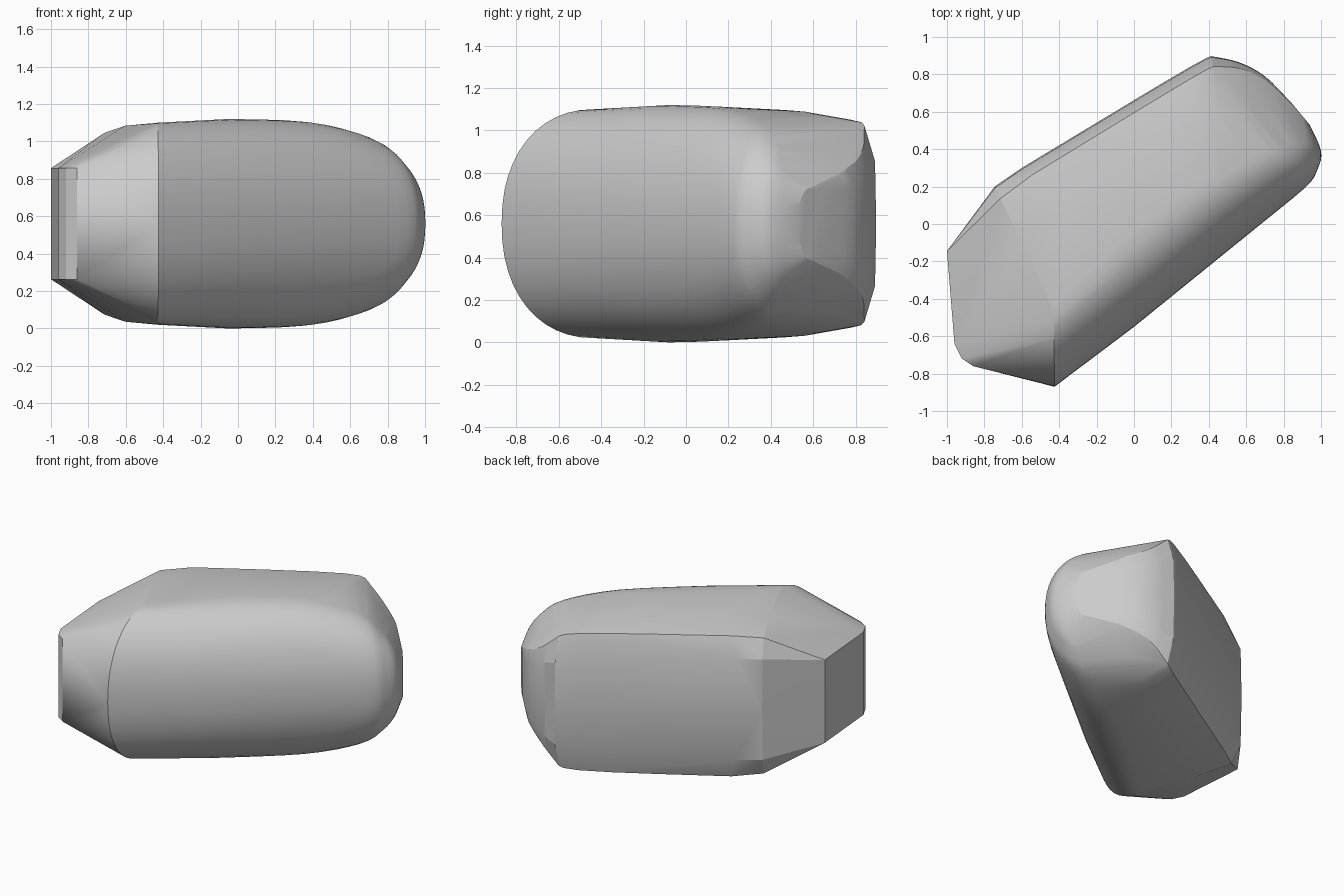
import bpy, bmesh, math
from mathutils import Vector

cube = bpy.data.objects.get("Cube")
if cube:
    bpy.data.objects.remove(cube)

MID_Z = 0.56

# Cross-sections along the body: back edge, crest, front edge (x, y), crest and wall half-heights
SECTIONS = [
    ((-0.6, 0.3), (-0.05, -0.08), (0.0, -0.55), 0.56, 0.36),
    ((0.3, 0.84), (0.35, 0.22), (0.6, -0.06), 0.545, 0.3),
    ((0.43, 0.885), (0.62, 0.42), (0.91, 0.19), 0.475, 0.29),
    ((0.56, 0.865), (0.78, 0.48), (0.98, 0.29), 0.37, 0.24),
    ((0.7, 0.79), (0.85, 0.5), (1.0, 0.39), 0.28, 0.18),
    ((0.84, 0.65), (0.89, 0.59), (0.94, 0.53), 0.17, 0.1),
]
RIM = ((-0.745, 0.2), (-0.43, -0.43), (-0.425, -0.87), 0.54, 0.36)
NOSE = [(-1, -0.145), (-0.96, -0.64), (-0.92, -0.72), (-0.86, -0.76)]


def flatten(section):
    back, crest, front, height, wall = section
    return [*back, *crest, *front, height, wall]


def blend(a, b, c, d, t):
    """Smooth interpolation between b and c."""
    return [0.5 * (2 * q + (r - p) * t + (2 * p - 5 * q + 4 * r - s) * t ** 2
            + (3 * q - p - 3 * r + s) * t ** 3) for p, q, r, s in zip(a, b, c, d)]


def section_points(values, steps=12):
    """Squared back shoulder and rounded front, mirrored about mid height."""
    back, crest, front = (Vector(values[i:i + 2]) for i in (0, 2, 4))
    height, wall = values[6:]
    half = [(back, 0), (back.lerp(crest, 0.01), wall),
            (back.lerp(crest, 0.1), 0.6 * height + 0.4 * max(wall, 0.85 * height)
             if height < 0.3 else 0.9 * height),
            (back.lerp(crest, 0.45), 0.97 * height)]
    for i in range(steps + 1):
        a = math.pi / 2 * i / steps
        reach = math.sin(a) ** (2 / 2.2)
        rise = max(math.cos(a), 0) ** (2 / 2.2)
        half.append((crest.lerp(front, reach), height * rise))
    return [(p.x, p.y, MID_Z + side * z) for p, z in half for side in (1, -1)]


# Gather the body, rim and nose
rows = [flatten(s) for s in SECTIONS]
points = section_points(flatten(RIM))
for i in range(len(rows) - 1):
    before, after = rows[max(i - 1, 0)], rows[min(i + 2, len(rows) - 1)]
    for k in range(4):
        points += section_points(blend(before, rows[i], rows[i + 1], after, k / 4))
points += section_points(rows[-1])
points += [(x, y, MID_Z + side * 0.297) for x, y in NOSE for side in (1, -1)]

# Wrap them in one convex shell
bm = bmesh.new()
for p in points:
    bm.verts.new(p)
bmesh.ops.remove_doubles(bm, verts=bm.verts, dist=0.002)
bmesh.ops.convex_hull(bm, input=bm.verts)
bmesh.ops.delete(bm, geom=[v for v in bm.verts if not v.link_faces], context="VERTS")
bmesh.ops.dissolve_limit(bm, angle_limit=math.radians(0.5), verts=bm.verts, edges=bm.edges)
bmesh.ops.recalc_face_normals(bm, faces=bm.faces)
mesh = bpy.data.meshes.new("rounded_block")
bm.to_mesh(mesh)
bm.free()
block = bpy.data.objects.new("rounded_block", mesh)
bpy.context.collection.objects.link(block)
bpy.context.view_layer.objects.active = block
block.select_set(True)
bpy.ops.object.shade_smooth_by_angle(angle=math.radians(15))
